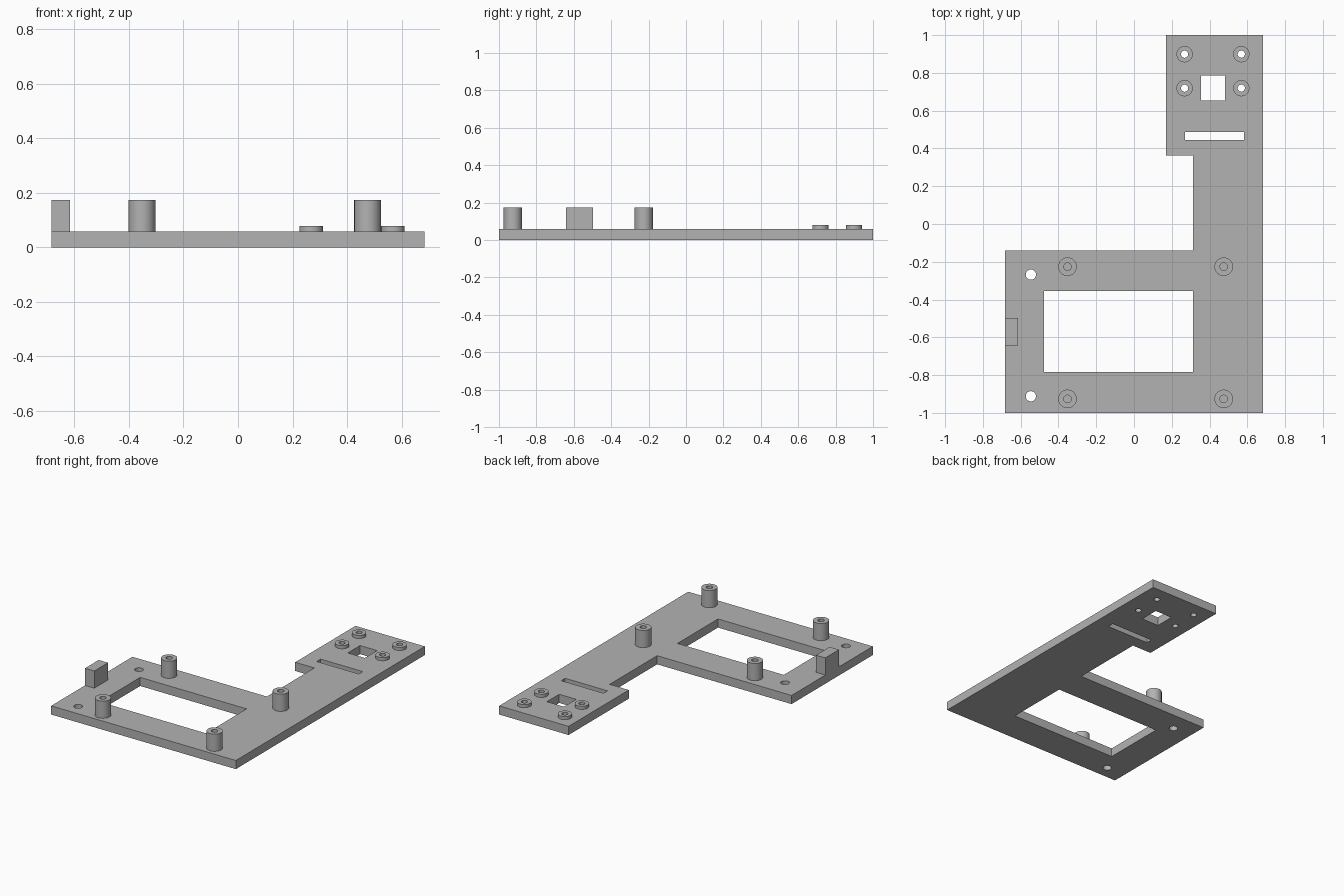
import bpy, bmesh
from math import cos, sin, tau, radians

cube = bpy.data.objects.get("Cube")
if cube:
    bpy.data.objects.remove(cube, do_unlink=True)

grey = bpy.data.materials.new("plain grey")
grey.use_nodes = True
colour = (0.45, 0.45, 0.45, 1)
grey.diffuse_color = colour
grey.node_tree.nodes["Principled BSDF"].inputs["Base Color"].default_value = colour


def rect(x0, x1, y0, y1):
    return [(x0, y0), (x1, y0), (x1, y1), (x0, y1)]


def circle(x, y, r, n=48):
    return [(x + r * cos(tau * i / n), y + r * sin(tau * i / n)) for i in range(n)]


def slab(name, loops, z0, z1):
    """Extrude an outline from z0 to z1; loops after the first are holes."""
    curve = bpy.data.curves.new(name, 'CURVE')
    curve.dimensions = '2D'
    curve.fill_mode = 'BOTH'
    curve.extrude = (z1 - z0) / 2
    for loop in loops:
        spline = curve.splines.new('POLY')
        spline.points.add(len(loop) - 1)
        for point, (x, y) in zip(spline.points, loop):
            point.co = (x, y, 0, 1)
        spline.use_cyclic_u = True
    temp = bpy.data.objects.new(name + "_profile", curve)
    bpy.context.collection.objects.link(temp)
    bpy.context.view_layer.update()
    graph = bpy.context.evaluated_depsgraph_get()
    mesh = bpy.data.meshes.new_from_object(temp.evaluated_get(graph))
    bpy.data.objects.remove(temp, do_unlink=True)
    bpy.data.curves.remove(curve)

    # Weld the caps to the walls
    bm = bmesh.new()
    bm.from_mesh(mesh)
    bmesh.ops.remove_doubles(bm, verts=bm.verts, dist=1e-5)
    bmesh.ops.translate(bm, verts=bm.verts, vec=(0, 0, (z0 + z1) / 2))
    bmesh.ops.recalc_face_normals(bm, faces=bm.faces)
    bm.to_mesh(mesh)
    bm.free()
    mesh.name = name
    mesh.materials.clear()
    mesh.materials.append(grey)
    obj = bpy.data.objects.new(name, mesh)
    bpy.context.collection.objects.link(obj)
    bpy.ops.object.select_all(action='DESELECT')
    obj.select_set(True)
    bpy.context.view_layer.objects.active = obj
    bpy.ops.object.shade_smooth_by_angle(angle=radians(30))
    return obj


W, THICK, TALL, LOW = 0.684, 0.058, 0.173, 0.079
low_bosses = [(x, y) for x in (0.268, 0.568) for y in (0.719, 0.899)]
standoffs = [(x, y) for x in (-0.352, 0.475) for y in (-0.926, -0.226)]

# Base plate with its windows, slot and through holes
outline = [(-W, -1), (W, -1), (W, 1), (0.17, 1), (0.17, 0.362),
           (0.312, 0.362), (0.312, -0.14), (-W, -0.14)]
openings = [rect(-0.476, 0.312, -0.784, -0.355),
            rect(0.355, 0.481, 0.655, 0.785),
            rect(0.27, 0.583, 0.446, 0.488)]
openings += [circle(-0.546, y, 0.027) for y in (-0.912, -0.268)]
openings += [circle(x, y, 0.019) for x, y in low_bosses]
slab("base_plate", [outline] + openings, 0, THICK)

# Tall standoffs with blind screw holes
for i, (x, y) in enumerate(standoffs, 1):
    slab(f"standoff_{i}", [circle(x, y, 0.049), circle(x, y, 0.02)], THICK, TALL)

# Low bosses around the square window
for i, (x, y) in enumerate(low_bosses, 1):
    slab(f"low_boss_{i}", [circle(x, y, 0.043), circle(x, y, 0.019)], THICK, LOW)

# Stop block on the right edge
slab("stop_block", [rect(-W, -0.615, -0.642, -0.497)], THICK, TALL)
